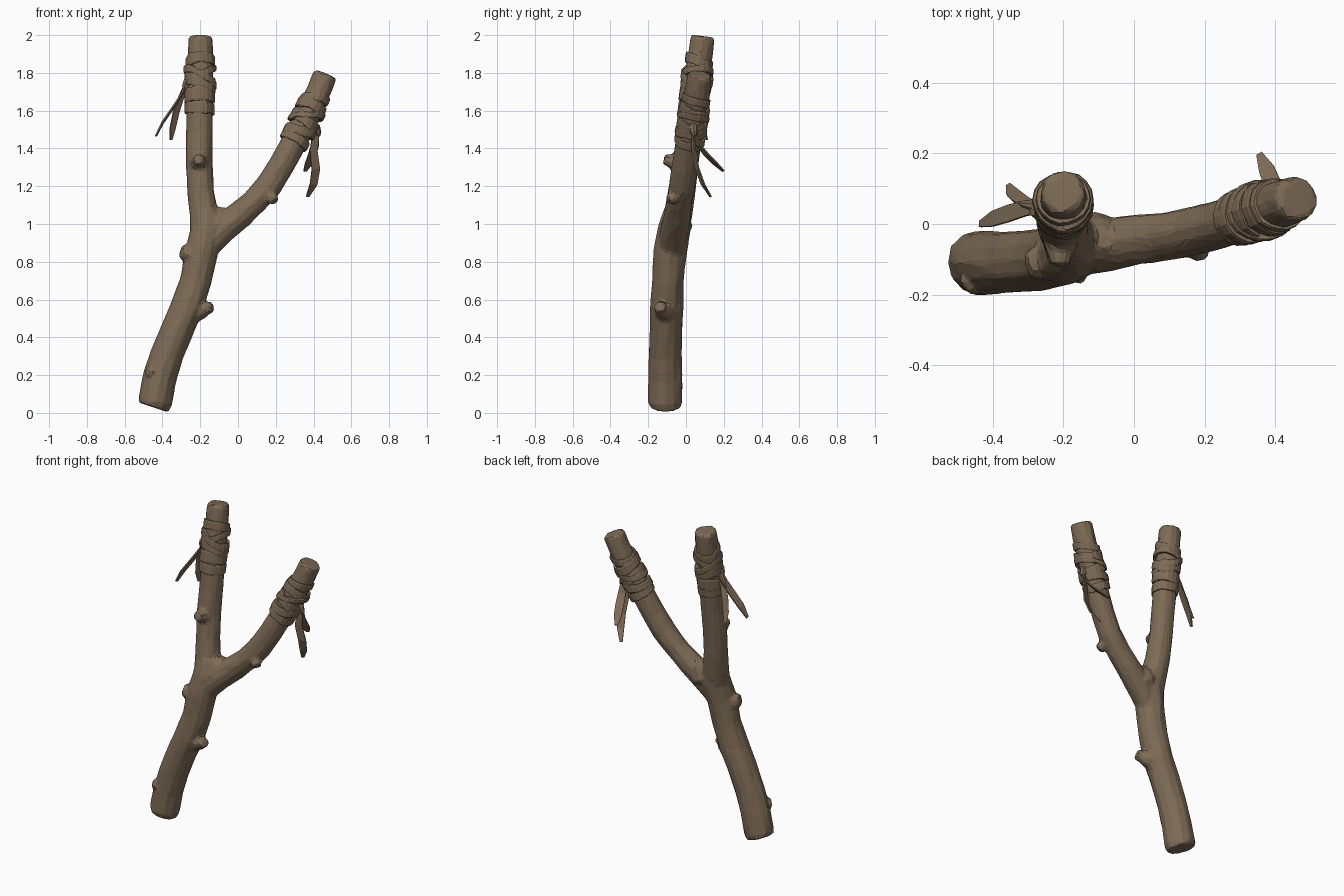
import bpy, bmesh, math, random
from mathutils import Vector

random.seed(4)
bark = bpy.data.materials.new("bark_brown")
bark.diffuse_color = (0.205, 0.146, 0.092, 1)


def finish(name, bm):
    bmesh.ops.recalc_face_normals(bm, faces=bm.faces)
    mesh = bpy.data.meshes.new(name)
    bm.to_mesh(mesh)
    bm.free()
    mesh.materials.append(bark)
    obj = bpy.data.objects.new(name, mesh)
    bpy.context.collection.objects.link(obj)
    return obj


def frame(axis):
    axis = axis.normalized()
    u = Vector((0, -1, 0)).cross(axis).normalized()
    return axis, u, axis.cross(u)


def tube(bm, path, sides=12, rough=0.04):
    """Closed tube through (x, y, z, radius) stations."""
    pts = [Vector(p[:3]) for p in path]
    rings = []
    for i, p in enumerate(pts):
        t = pts[min(i + 1, len(pts) - 1)] - pts[max(i - 1, 0)]
        _, u, v = frame(t)
        ring = []
        for k in range(sides):
            a = math.tau * k / sides
            r = path[i][3] * (1 + random.uniform(-rough, rough))
            ring.append(bm.verts.new(p + (u * math.cos(a) + v * math.sin(a)) * r))
        rings.append(ring)
    for a, b in zip(rings, rings[1:]):
        for k in range(sides):
            n = (k + 1) % sides
            bm.faces.new((a[k], a[n], b[n], b[k]))
    bm.faces.new(rings[0][::-1])
    bm.faces.new(rings[-1])


def knot(bm, base, direction, r, length):
    """Stub of a cut twig: flared foot, swollen lip, small face."""
    b, d = Vector(base), Vector(direction).normalized()
    prof = [(0, 1.7), (0.4, 1.45), (0.7, 1.05), (0.9, 1.05), (1, 0.75)]
    tube(bm, [(*(b + d * length * t), r * s) for t, s in prof], 9, 0.07)


# Forked branch: handle and two prongs merged into one skin
handle = [(-0.450, -0.110, 0.030, 0.084), (-0.440, -0.110, 0.060, 0.091),
          (-0.415, -0.110, 0.180, 0.090), (-0.375, -0.108, 0.310, 0.087),
          (-0.320, -0.105, 0.450, 0.088), (-0.270, -0.102, 0.560, 0.089),
          (-0.225, -0.095, 0.700, 0.084), (-0.193, -0.085, 0.850, 0.088),
          (-0.165, -0.062, 0.970, 0.090), (-0.165, -0.045, 1.060, 0.075)]
left_prong = [(-0.180, -0.070, 0.920, 0.075), (-0.180, -0.045, 1.040, 0.077),
              (-0.198, -0.022, 1.170, 0.072), (-0.206, 0.000, 1.330, 0.070),
              (-0.204, 0.020, 1.480, 0.069), (-0.203, 0.040, 1.640, 0.070),
              (-0.200, 0.062, 1.800, 0.068), (-0.200, 0.080, 1.930, 0.067),
              (-0.200, 0.088, 1.980, 0.065), (-0.200, 0.090, 1.995, 0.059)]
right_prong = [(-0.170, -0.075, 0.880, 0.072), (-0.085, -0.060, 0.970, 0.076),
               (0.005, -0.045, 1.045, 0.073), (0.085, -0.035, 1.115, 0.069),
               (0.165, -0.022, 1.205, 0.070), (0.230, -0.005, 1.310, 0.069),
               (0.300, 0.018, 1.440, 0.069), (0.375, 0.042, 1.590, 0.068),
               (0.430, 0.062, 1.710, 0.067), (0.458, 0.071, 1.778, 0.066),
               (0.464, 0.073, 1.792, 0.060)]

bm = bmesh.new()
for path in (handle, left_prong, right_prong):
    tube(bm, path)
# Swelling in the crotch
tube(bm, [(-0.15, -0.05, 0.94, 0.05), (-0.11, -0.05, 0.99, 0.085),
          (-0.09, -0.045, 1.05, 0.062), (-0.085, -0.04, 1.085, 0.03)])
# Twig stubs
knot(bm, (-0.207, -0.035, 1.325), (-0.02, -1, 0.2), 0.031, 0.085)
knot(bm, (0.155, -0.040, 1.170), (0.45, -0.6, -0.6), 0.029, 0.082)
knot(bm, (-0.215, -0.095, 0.835), (-1, -0.25, 0.2), 0.042, 0.092)
knot(bm, (-0.225, -0.110, 0.535), (1, -0.35, 0.3), 0.033, 0.100)
knot(bm, (-0.425, -0.135, 0.215), (-0.65, -0.6, 0.1), 0.030, 0.072)
branch = finish("forked_branch", bm)
m = branch.modifiers.new("merge", 'REMESH')
m.mode = 'VOXEL'
m.voxel_size = 0.011
m = branch.modifiers.new("soften", 'SMOOTH')
m.factor = 0.5
m.iterations = 3
m = branch.modifiers.new("facets", 'DECIMATE')
m.ratio = 0.08


def band(name, path, z, width, lift, tilt, phase, sides=18):
    """Flat strap around a prong at height z, tilted across it."""
    i = next(i for i in range(len(path) - 1) if path[i + 1][2] >= z)
    a, b = Vector(path[i]), Vector(path[i + 1])
    s = a.lerp(b, (z - a.z) / (b.z - a.z))
    axis, u, v = frame((b - a).to_3d())
    c, r = s.to_3d(), s.w
    bm = bmesh.new()
    loops = []
    for k in range(sides):
        ang = math.tau * k / sides
        out = u * math.cos(ang) + v * math.sin(ang)
        shift = tilt * math.cos(ang - phase) + random.uniform(-0.003, 0.003)
        w = width * random.uniform(0.42, 0.55)
        outer = r + lift + random.uniform(-0.002, 0.002)
        section = [(r - 0.012, -w), (outer - 0.003, -w), (outer, -w * 0.7),
                   (outer, w * 0.7), (outer - 0.003, w), (r - 0.012, w)]
        loops.append([bm.verts.new(c + out * q + axis * (h + shift)) for q, h in section])
    for k in range(sides):
        p, q = loops[k], loops[(k + 1) % sides]
        for j in range(6):
            n = (j + 1) % 6
            bm.faces.new((p[j], p[n], q[n], q[j]))
    finish(name, bm)


# Strap wraps: height, width, lift, tilt, phase
left_wraps = [(1.610, 0.060, 0.009, 0.004, 0.0), (1.675, 0.080, 0.012, 0.010, 2.0),
              (1.745, 0.075, 0.015, 0.018, 0.4), (1.775, 0.040, 0.019, 0.045, 0.3),
              (1.800, 0.035, 0.016, 0.030, 3.6), (1.855, 0.060, 0.009, 0.022, 1.8)]
right_wraps = [(1.445, 0.050, 0.012, 0.006, 0.5), (1.490, 0.050, 0.016, 0.015, 3.4),
               (1.540, 0.060, 0.015, 0.020, 0.2), (1.565, 0.035, 0.020, 0.040, 3.0),
               (1.610, 0.060, 0.014, 0.016, 1.2), (1.655, 0.045, 0.009, 0.022, 2.6)]
for side, path, wraps in (("left", left_prong, left_wraps),
                          ("right", right_prong, right_wraps)):
    for n, w in enumerate(wraps):
        band(f"{side}_wrap_{n + 1}", path, *w)


def ribbon(name, pts, across, width, thick=0.008):
    """Loose strap end, narrowing to its tip."""
    pts = [Vector(p) for p in pts]
    across = Vector(across).normalized()
    bm = bmesh.new()
    rings = []
    for i, p in enumerate(pts):
        t = (pts[min(i + 1, len(pts) - 1)] - pts[max(i - 1, 0)]).normalized()
        n = t.cross(across).normalized()
        side = n.cross(t)
        w = width * (0.45, 0.5, 0.55, 0.5, 0.2)[i]
        rings.append([bm.verts.new(p + side * w * a + n * thick / 2 * b)
                      for a, b in ((-1, -1), (1, -1), (1, 1), (-1, 1))])
    for a, b in zip(rings, rings[1:]):
        for k in range(4):
            n = (k + 1) % 4
            bm.faces.new((a[k], a[n], b[n], b[k]))
    bm.faces.new(rings[0][::-1])
    bm.faces.new(rings[-1])
    finish(name, bm)


# Loose strap ends
ribbon("left_ribbon_long", [(-0.265, 0.050, 1.740), (-0.305, 0.045, 1.675), (-0.355, 0.030, 1.600),
                            (-0.400, 0.015, 1.535), (-0.435, 0.000, 1.465)], (0.3, 1, 0.2), 0.045)
ribbon("left_ribbon_short", [(-0.275, 0.050, 1.730), (-0.305, 0.060, 1.660), (-0.328, 0.075, 1.590),
                             (-0.345, 0.090, 1.510), (-0.355, 0.110, 1.445)], (1, 0.6, 0), 0.034)
ribbon("right_ribbon_long", [(0.415, 0.035, 1.490), (0.400, 0.040, 1.390), (0.412, 0.060, 1.290),
                             (0.400, 0.090, 1.210), (0.368, 0.130, 1.145)], (1, 0.4, 0), 0.042)
ribbon("right_ribbon_short", [(0.410, 0.040, 1.480), (0.408, 0.065, 1.420), (0.393, 0.110, 1.365),
                              (0.375, 0.155, 1.320), (0.355, 0.198, 1.280)], (1, 0.4, 0.2), 0.045)

# Tied lumps where the straps end
for name, p, q in (("left_tie", (-0.262, 0.03, 1.775), (-0.285, 0.04, 1.705)),
                   ("right_tie", (0.405, 0.035, 1.535), (0.428, 0.045, 1.465))):
    bm = bmesh.new()
    p, q = Vector(p), Vector(q)
    tube(bm, [(*p.lerp(q, t), r) for t, r in ((0, 0.012), (0.3, 0.022), (0.7, 0.02), (1, 0.01))], 7)
    finish(name, bm)
